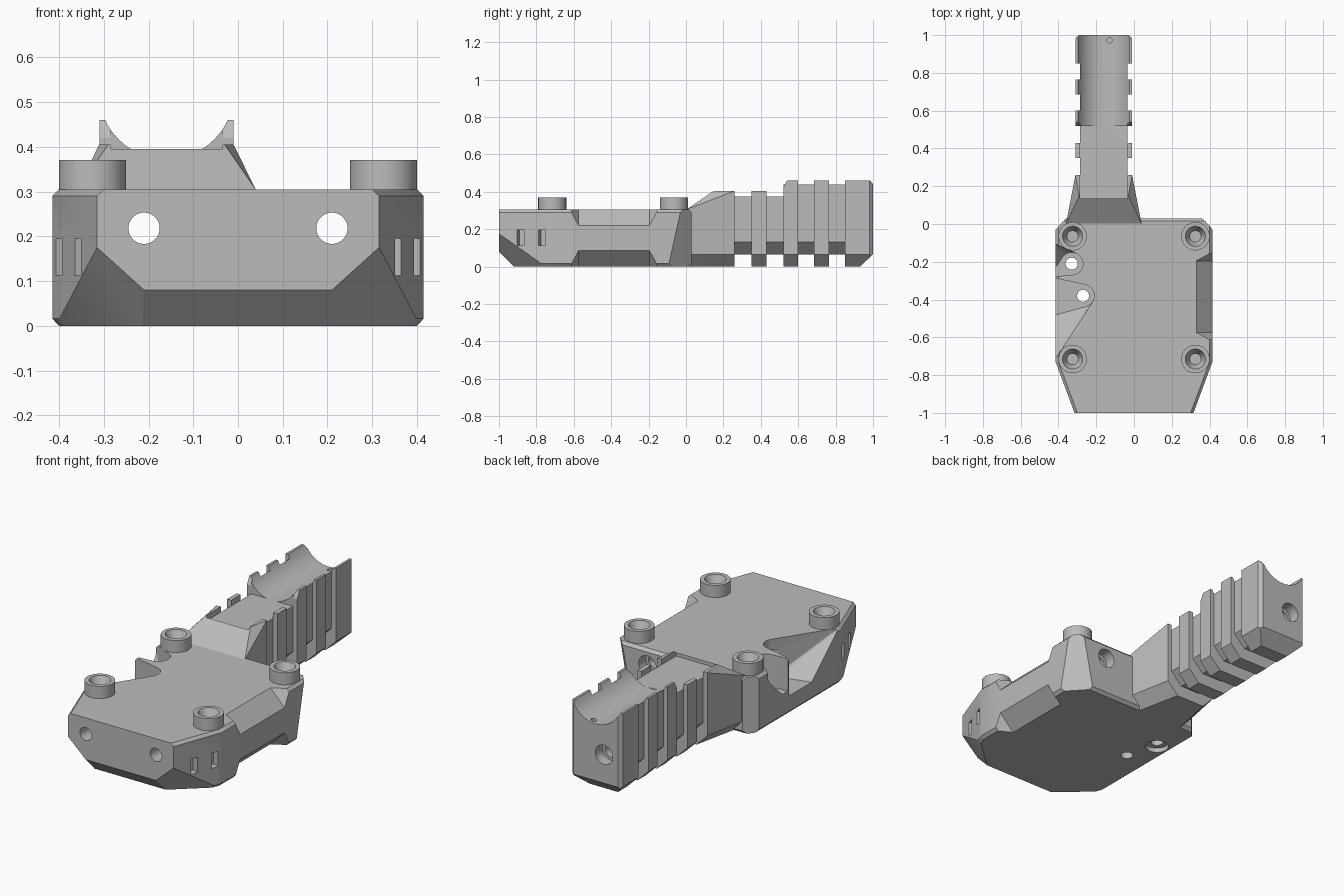
import bpy, bmesh, math
from mathutils import Vector, Matrix

if "Cube" in bpy.data.objects:
    bpy.data.objects.remove(bpy.data.objects["Cube"])

grey = bpy.data.materials.new("matte grey")
grey.use_nodes = True
grey.diffuse_color = (0.5, 0.5, 0.5, 1)
grey.node_tree.nodes["Principled BSDF"].inputs["Base Color"].default_value = (0.5, 0.5, 0.5, 1)

AX = -0.16      # centre line of the arm
BORE_Z = 0.218  # height of the long bores


def finish(bm, name):
    bmesh.ops.recalc_face_normals(bm, faces=bm.faces)
    mesh = bpy.data.meshes.new(name)
    bm.to_mesh(mesh)
    bm.free()
    mesh.materials.append(grey)
    obj = bpy.data.objects.new(name, mesh)
    bpy.context.collection.objects.link(obj)
    return obj


def hull(name, points):
    bm = bmesh.new()
    for p in points:
        bm.verts.new(p)
    res = bmesh.ops.convex_hull(bm, input=bm.verts)
    loose = [v for v in res["geom_interior"] if isinstance(v, bmesh.types.BMVert)]
    bmesh.ops.delete(bm, geom=loose, context="VERTS")
    bmesh.ops.dissolve_limit(bm, angle_limit=0.01, verts=bm.verts, edges=bm.edges)
    return finish(bm, name)


def box(name, x, y, z):
    return hull(name, [(a, b, c) for a in x for b in y for c in z])


def prism(name, outline, y0, y1):
    return hull(name, [(AX + s * d, y, z) for s in (-1, 1) for d, z in outline for y in (y0, y1)])


def rod(name, centre, r, length, axis="Z", r2=None):
    bm = bmesh.new()
    turn = Matrix.Rotation(-math.pi / 2, 4, "X") if axis == "Y" else Matrix()
    bmesh.ops.create_cone(bm, cap_ends=True, segments=48, radius1=r, radius2=r if r2 is None else r2,
                          depth=length, matrix=Matrix.Translation(centre) @ turn)
    return finish(bm, name)


def slice_off(obj, a, b, c, inside):
    # cut along the plane through three points, keeping the inside point
    a, b, c = Vector(a), Vector(b), Vector(c)
    n = (b - a).cross(c - a).normalized()
    if n.dot(Vector(inside) - a) > 0:
        n = -n
    bm = bmesh.new()
    bm.from_mesh(obj.data)
    res = bmesh.ops.bisect_plane(bm, geom=bm.verts[:] + bm.edges[:] + bm.faces[:],
                                 plane_co=a, plane_no=n, clear_outer=True)
    edges = [e for e in res["geom_cut"] if isinstance(e, bmesh.types.BMEdge)]
    if edges:
        bmesh.ops.contextual_create(bm, geom=edges)
    bmesh.ops.recalc_face_normals(bm, faces=bm.faces)
    bm.to_mesh(obj.data)
    bm.free()


def combine(obj, tools, operation):
    bpy.context.view_layer.objects.active = obj
    for tool in tools:
        mod = obj.modifiers.new("join", "BOOLEAN")
        mod.operation, mod.solver, mod.object = operation, "EXACT", tool
        bpy.ops.object.modifier_apply(modifier=mod.name)
        bpy.data.objects.remove(tool)


def smooth(obj):
    bpy.ops.object.select_all(action="DESELECT")
    obj.select_set(True)
    bpy.context.view_layer.objects.active = obj
    bpy.ops.object.shade_smooth_by_angle(angle=math.radians(25))


# Main body: a block trimmed by planes
body = box("body", (-0.415, 0.415), (-1, 0.03), (0, 0.305))
mid = (0, -0.5, 0.15)
slice_off(body, (0, -1, 0.08), (1, -1, 0.08), (0, -0.92, 0), mid)
for s in (-1, 1):
    slice_off(body, (s * 0.315, -1, 0), (s * 0.315, -1, 1), (s * 0.415, -0.73, 0), mid)
    slice_off(body, (s * 0.315, -1, 0.175), (s * 0.21, -1, 0.08), (s * 0.396, -0.78, 0.02), mid)
    for z, flat in ((0.29, 0.305), (0.016, 0)):
        slice_off(body, (s * 0.415, 0, z), (s * 0.415, -1, z), (s * 0.4, 0, flat), mid)
        slice_off(body, (s * 0.315, -1, z), (s * 0.415, -0.73, z), (s * 0.4, -0.73, flat), mid)
for z, flat in ((0.29, 0.305), (0.016, 0)):
    slice_off(body, (0, 0.03, z), (1, 0.03, z), (0, 0.015, flat), mid)
slice_off(body, (0.415, -0.03, 0.29), (0.36, 0.03, 0.29), (0.415, -0.09, 0.02), mid)
slice_off(body, (-0.415, -0.03, 0), (-0.415, -0.03, 1), (-0.36, 0.03, 0), mid)

# Sloped scallops on the plain side, above and below
cuts = []
for flat, z, out in ((0.305, 0.22, 0.1), (0, 0.085, -0.1)):
    inner = [(0.33, y, flat) for y in (-0.575, -0.195)]
    low = [(0.415, y, z) for y in (-0.575, -0.195)]
    ends = [(0.415, y, flat) for y in (-0.62, -0.148)]
    far = [(p[0] + 0.05, p[1], p[2]) for p in low + ends]
    high = [(p[0], p[1], flat + out) for p in inner + ends]
    cuts.append(hull("scallop_cutter", inner + low + ends + far + high))

# Strap slots in the angled cheeks
for s in (-1, 1):
    for x, y in ((0.358, -0.885), (0.4, -0.77)):
        slot = box("slot_cutter", (-0.04, 0.04), (-0.02, 0.02), (0.112, 0.195))
        slot.data.transform(Matrix.Translation((s * x, y, 0)) @ Matrix.Rotation(-s * 0.355, 4, "Z"))
        cuts.append(slot)


# Screw pockets opening to the other side
def ring(x, y, r, heights):
    return [(x + r * math.cos(i * math.pi / 12), y + r * math.sin(i * math.pi / 12), z)
            for i in range(24) for z in heights]


cuts.append(hull("pocket_cutter", ring(-0.33, -0.21, 0.06, (0.13, 0.35)) + [
    (-0.45, -0.09, 0.31), (-0.45, -0.28, 0.35), (-0.45, -0.28, 0.13)]))
cuts.append(hull("pocket_cutter", ring(-0.27, -0.38, 0.06, (0.1, 0.35)) + [
    (-0.45, y, z) for y in (-0.28, -0.49) for z in (0.1, 0.35)] + [(-0.42, -0.72, 0.31)]))
cuts.append(rod("screw_cutter", (-0.33, -0.21, 0.1), 0.032, 0.4))
cuts.append(rod("screw_cutter", (-0.27, -0.38, 0.1), 0.032, 0.4))
cuts.append(rod("countersink_cutter", (-0.33, -0.21, 0), 0.06, 0.05))

# Long bores, widened at the back
for x in (-0.21, 0.21):
    cuts.append(rod("bore_cutter", (x, -0.4, BORE_Z), 0.035, 1.4, "Y"))
cuts.append(rod("counterbore_cutter", (0.21, 0.03, BORE_Z), 0.052, 0.12, "Y"))
combine(body, cuts, "DIFFERENCE")
smooth(body)

# Flared root of the arm with a ramp on top
arm = hull("arm", [(AX + s * d, y, z) for s in (-1, 1) for d, y, z in (
    (0.15, 0.26, 0.065), (0.15, 0.26, 0.405), (0.085, 0.26, 0), (0.2, 0, 0.065), (0.14, 0, 0),
    (0.2, 0, 0.304), (0.185, 0.06, 0.305), (0.168, 0.13, 0.36), (0.13, 0.15, 0.405))])


# Arm core and its side ribs
def section(half, bottom, top):
    return [(half, top), (half, bottom + 0.065), (half - 0.065, bottom)]


parts = [prism("core", section(0.125, 0.065, 0.375), 0.2, 0.99),
         prism("raised_core", section(0.125, 0.065, 0.44), 0.52, 0.99)]
for y0, y1, top in ((0.35, 0.43, 0.405), (0.52, 0.6, 0.46), (0.685, 0.765, 0.46), (0.85, 1, 0.46)):
    parts.append(prism("rib", section(0.15, 0, top), y0, y1))
rear = (AX, 0.9, 0.2)
end_rib = parts[-1]
slice_off(end_rib, (0, 0.93, 0), (1, 0.93, 0), (0, 1, 0.065), rear)
slice_off(end_rib, (0, 0.985, 0.46), (1, 0.985, 0.46), (0, 1, 0.44), rear)
for s in (-1, 1):
    slice_off(end_rib, (AX + s * 0.15, 0.982, 0), (AX + s * 0.15, 0.982, 1), (AX + s * 0.133, 1, 0), rear)
slice_off(parts[3], (0, 0.52, 0.42), (1, 0.52, 0.42), (0, 0.54, 0.46), (AX, 0.59, 0.2))
combine(arm, parts, "UNION")

# Flat channel, round cradle, bore and pin hole in the arm
combine(arm, [
    box("channel_cutter", (AX - 0.125, AX + 0.125), (0.135, 0.515), (0.375, 0.6)),
    rod("cradle_cutter", (AX, 0.8, 0.523), 0.151, 0.58, "Y"),
    rod("bore_cutter", (-0.21, 0.5, BORE_Z), 0.035, 1.2, "Y"),
    rod("counterbore_cutter", (-0.21, 1, BORE_Z), 0.052, 0.12, "Y"),
    rod("pin_cutter", (-0.13, 0.972, 0.38), 0.014, 0.12)], "DIFFERENCE")
smooth(arm)

# Bolt bosses at the four corners
for x in (-0.325, 0.325):
    for y in (-0.715, -0.065):
        boss = rod("bolt_boss", (x, y, 0.335), 0.075, 0.07)
        combine(boss, [rod("socket_cutter", (x, y, 0.35), 0.03, 0.06, "Z", 0.058)], "DIFFERENCE")
        smooth(boss)
